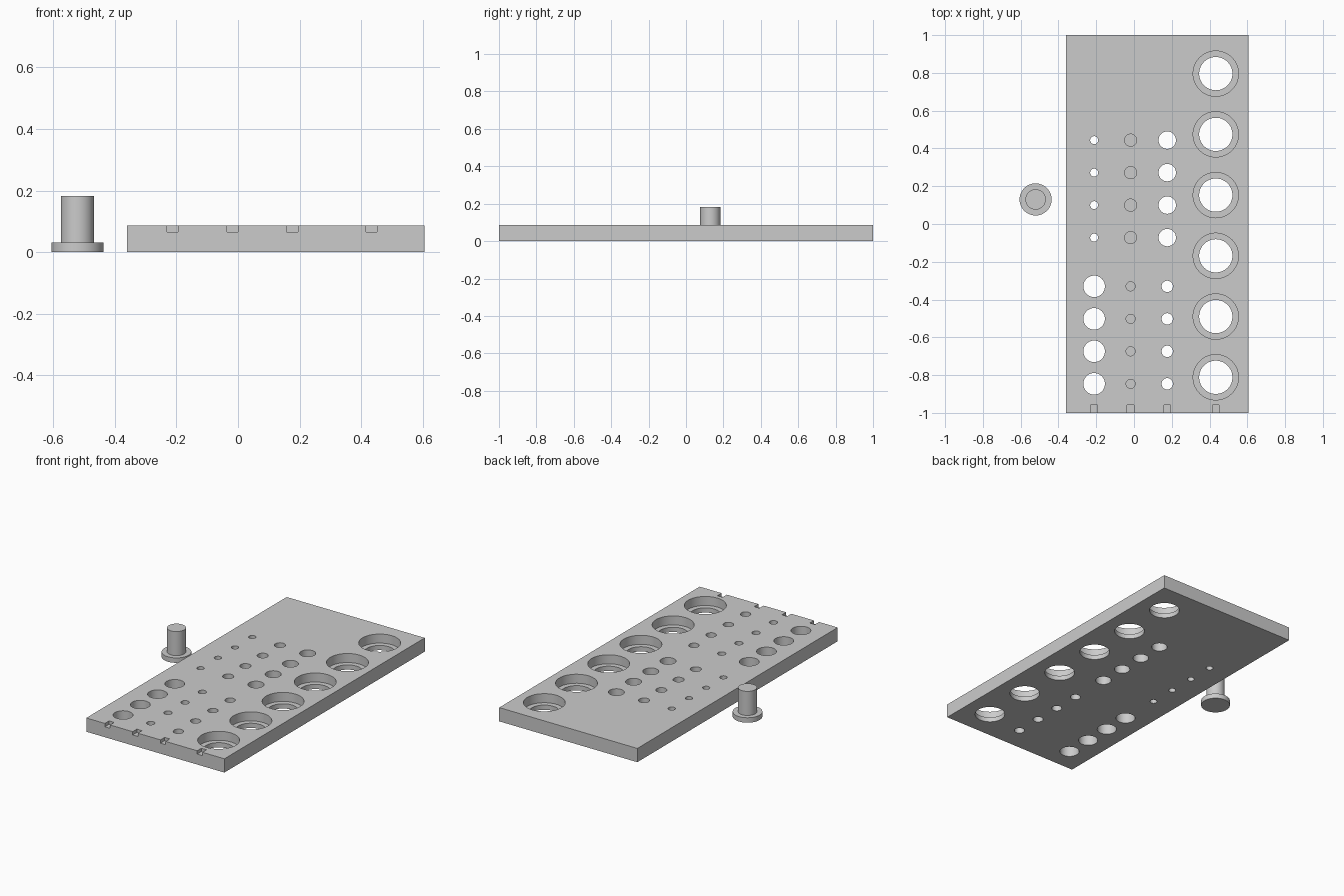
import bpy, bmesh, math

if "Cube" in bpy.data.objects:
    bpy.data.objects.remove(bpy.data.objects["Cube"])

PLATE_H = 0.087
FLOOR = 0.03          # height of ledges and blind hole floors
OVER = 0.15           # cutter overshoot above the plate
UNDER = -0.05         # cutter overshoot below the plate

grey = bpy.data.materials.new("plain grey")
grey.diffuse_color = (0.6, 0.6, 0.6, 1)
grey.use_nodes = True
grey.node_tree.nodes["Principled BSDF"].inputs["Base Color"].default_value = grey.diffuse_color


def add_lathe(bm, x, y, profile, seg=48):
    """Closed solid of revolution from (radius, z) points, bottom to top."""
    rings = []
    for r, z in profile:
        rings.append([bm.verts.new((x + r * math.cos(2 * math.pi * i / seg),
                                    y + r * math.sin(2 * math.pi * i / seg), z))
                      for i in range(seg)])
    for a, b in zip(rings, rings[1:]):
        for i in range(seg):
            j = (i + 1) % seg
            bm.faces.new((a[i], a[j], b[j], b[i]))
    bm.faces.new(rings[0][::-1])
    bm.faces.new(rings[-1])


def add_box(bm, x0, x1, y0, y1, z0, z1):
    v = bmesh.ops.create_cube(bm, size=1)["verts"]
    bmesh.ops.scale(bm, vec=(x1 - x0, y1 - y0, z1 - z0), verts=v)
    bmesh.ops.translate(bm, vec=((x0 + x1) / 2, (y0 + y1) / 2, (z0 + z1) / 2), verts=v)


def finish(bm, name):
    bmesh.ops.recalc_face_normals(bm, faces=bm.faces[:])
    mesh = bpy.data.meshes.new(name)
    bm.to_mesh(mesh)
    bm.free()
    mesh.materials.append(grey)
    obj = bpy.data.objects.new(name, mesh)
    bpy.context.collection.objects.link(obj)
    return obj


def activate(obj):
    bpy.ops.object.select_all(action='DESELECT')
    obj.select_set(True)
    bpy.context.view_layer.objects.active = obj


# Plate blank
bm = bmesh.new()
add_box(bm, -0.36, 0.605, -1, 1, 0, PLATE_H)
plate = finish(bm, "drilled_plate")

# Cutters: counterbored holes down the right side
bm = bmesh.new()
for i in range(6):
    add_lathe(bm, 0.433, 0.796 - i * 0.3215,
              [(0.088, UNDER), (0.088, FLOOR), (0.12, FLOOR), (0.12, OVER)], 64)

# Cutters: three columns of small holes (x, back radius, front radius, bottom)
columns = [(-0.211, 0.021, 0.057, UNDER),
           (-0.018, 0.032, 0.024, FLOOR),
           (0.176, 0.046, 0.030, UNDER)]
for x, r_back, r_front, z in columns:
    for i in range(4):
        for y, r in ((0.444, r_back), (-0.33, r_front)):
            add_lathe(bm, x, y - i * 0.172, [(r, z), (r, OVER)])

# Cutters: notches marking each column on the front edge
for x in (-0.212, -0.018, 0.176, 0.433):
    add_box(bm, x - 0.018, x + 0.018, -1.05, -0.958, 0.066, OVER)
cutter = finish(bm, "hole_cutter")
cutter.hide_render = True

# Cut the plate, then drop the cutter
cut = plate.modifiers.new("holes", 'BOOLEAN')
cut.operation = 'DIFFERENCE'
cut.solver = 'EXACT'
cut.object = cutter
activate(plate)
bpy.ops.object.modifier_apply(modifier=cut.name)
bpy.data.objects.remove(cutter)

# Flanged pin standing beside the plate
bm = bmesh.new()
add_lathe(bm, -0.521, 0.13,
          [(0.085, 0), (0.085, 0.031), (0.054, 0.031), (0.054, 0.183)], 64)
pin = finish(bm, "flanged_pin")

for obj in (plate, pin):
    activate(obj)
    bpy.ops.object.shade_smooth_by_angle(angle=math.radians(30))
